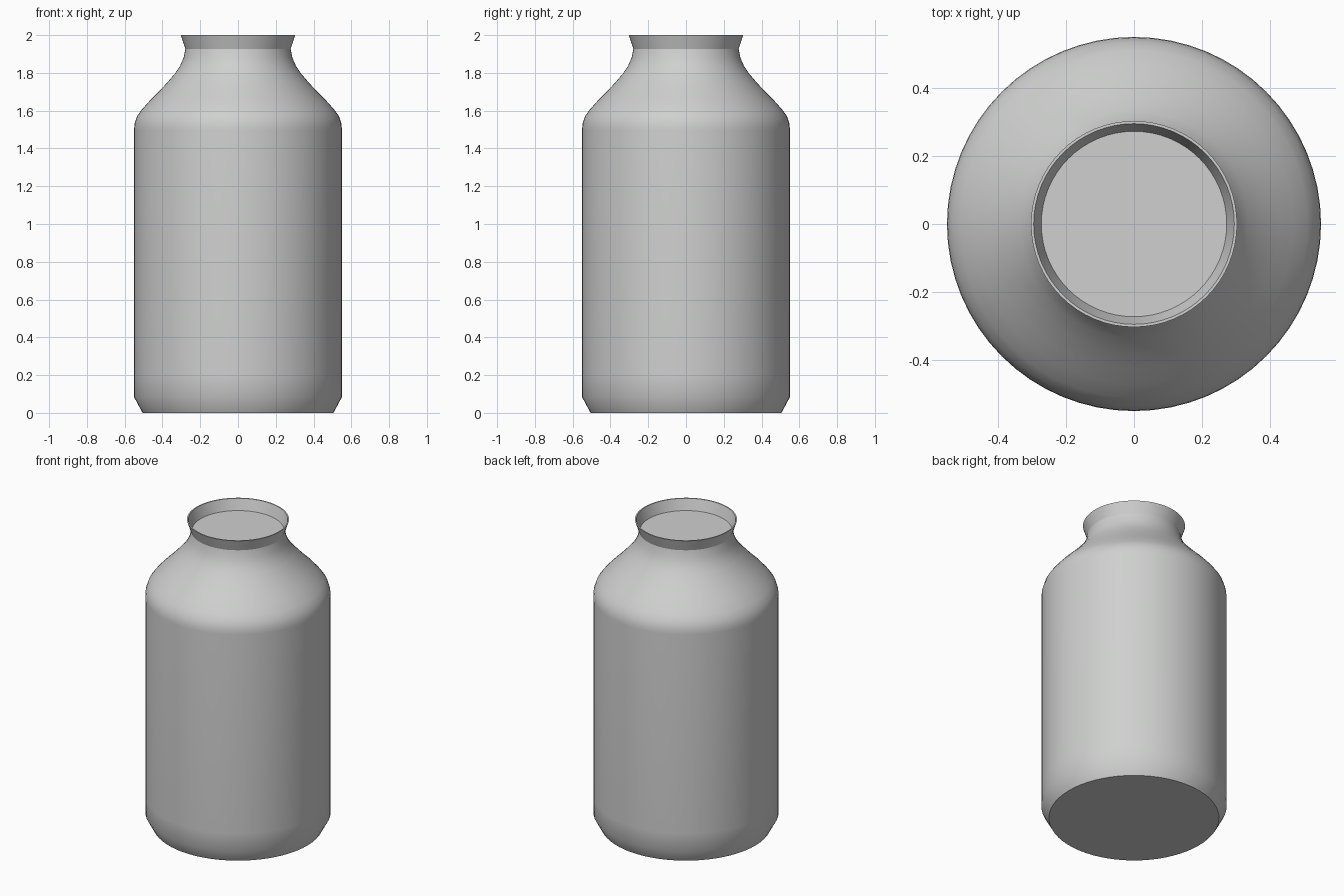
import bpy
import math

default = bpy.data.objects.get("Cube")
if default:
    bpy.data.objects.remove(default, do_unlink=True)

SEGMENTS = 64

grey = bpy.data.materials.new("light grey")
grey.use_nodes = True
colour = (0.62, 0.63, 0.62, 1)
grey.diffuse_color = colour
grey.node_tree.nodes["Principled BSDF"].inputs["Base Color"].default_value = colour


def lathe(name, profile, closed):
    """Spin a radius/height profile; close it as a ring or cap both ends."""
    n = SEGMENTS
    verts = [(r * math.cos(math.tau * i / n), r * math.sin(math.tau * i / n), z)
             for r, z in profile for i in range(n)]
    rows = len(profile)
    faces = []
    for a in range(rows if closed else rows - 1):
        b = (a + 1) % rows
        for i in range(n):
            j = (i + 1) % n
            faces.append((a * n + i, a * n + j, b * n + j, b * n + i))
    if not closed:
        faces.append(tuple(reversed(range(n))))
        faces.append(tuple(range((rows - 1) * n, rows * n)))
    mesh = bpy.data.meshes.new(name)
    mesh.from_pydata(verts, [], faces)
    mesh.materials.append(grey)
    obj = bpy.data.objects.new(name, mesh)
    bpy.context.collection.objects.link(obj)
    bpy.ops.object.select_all(action="DESELECT")
    obj.select_set(True)
    bpy.context.view_layer.objects.active = obj
    bpy.ops.object.shade_smooth_by_angle(angle=math.radians(40))
    return obj


# Straight-sided body with a bevelled foot, sloping shoulder and capped neck
lathe("bottle_body", [
    (0.505, 0), (0.55, 0.083), (0.55, 0.2), (0.55, 1.5), (0.548, 1.53),
    (0.535, 1.57), (0.51, 1.605), (0.47, 1.65), (0.425, 1.695),
    (0.378, 1.745), (0.335, 1.795), (0.308, 1.835), (0.288, 1.88),
    (0.278, 1.93)], closed=False)

# Thin flared lip standing on the neck
lathe("flared_lip", [
    (0.278, 1.925), (0.303, 2.0), (0.295, 2.0), (0.271, 1.925)], closed=True)
